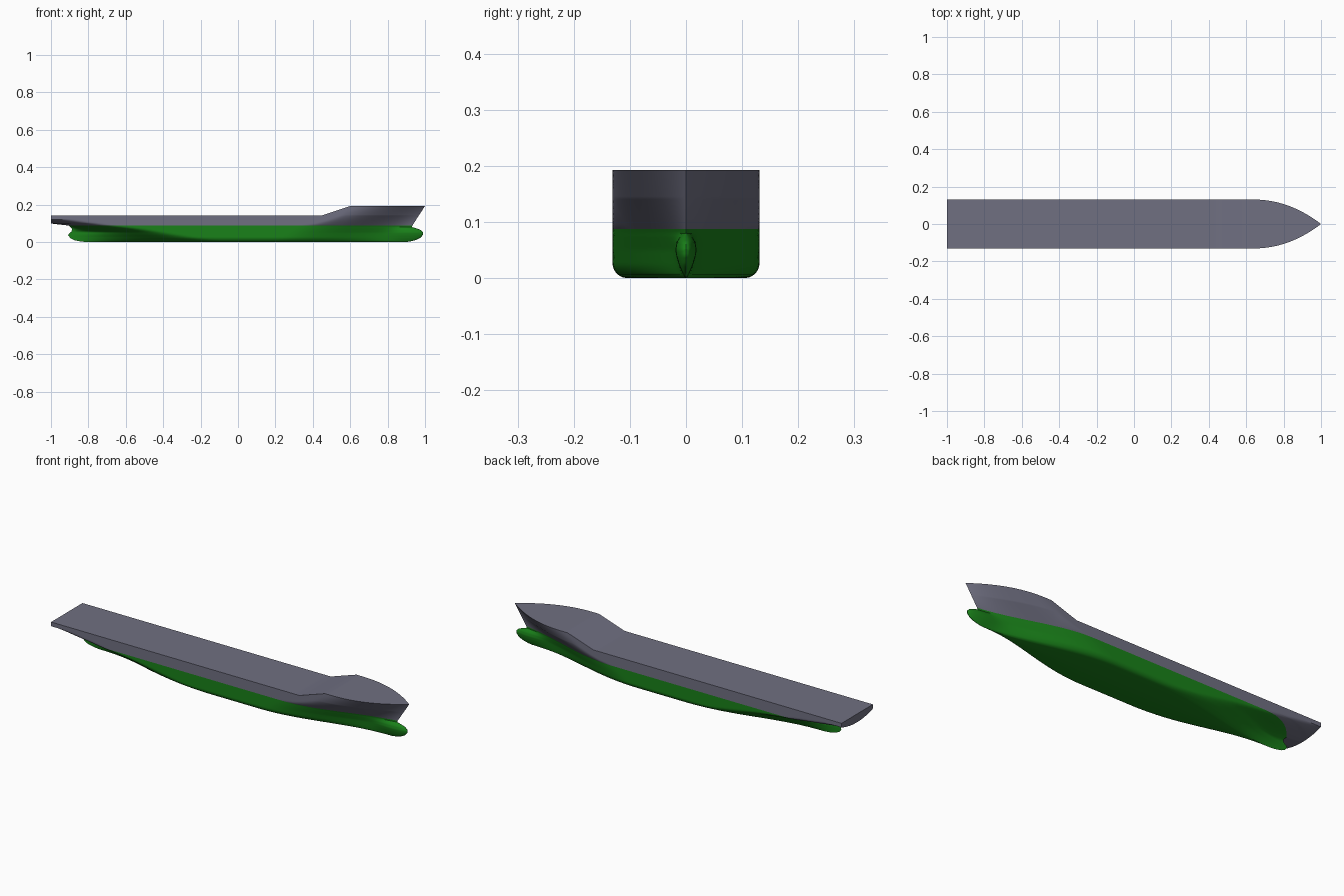
import bpy, bmesh, math

if "Cube" in bpy.data.objects:
    bpy.data.objects.remove(bpy.data.objects["Cube"])

WL, BEAM, BILGE = 0.088, 0.131, 0.027   # paint line, half beam, bilge radius


def lerp(t, pts):
    """Piecewise linear lookup."""
    if t <= pts[0][0]:
        return pts[0][1]
    for (a, va), (b, vb) in zip(pts, pts[1:]):
        if t <= b:
            return va + (vb - va) * (t - a) / (b - a)
    return pts[-1][1]


def smooth(t):
    t = max(0.0, min(1.0, t))
    return t * t * (3 - 2 * t)


# Profile curves: value against height z
STERN = [(0, -.81), (.003, -.84), (.01, -.875), (.02, -.895), (.035, -.908), (.045, -.905),
         (.056, -.89), (.07, -.887), (.08, -.895), (.088, -.905), (.099, -1)]
BOW = [(0, .90), (.004, .925), (.012, .955), (.025, .978), (.04, .99), (.052, .99),
       (.064, .978), (.073, .955), (.08, .93), (.088, .932), (.193, 1)]
BULB = [(0, 0), (.003, .003), (.02, .011), (.035, .016), (.05, .019), (.065, .016), (.075, .009), (.081, 0)]
RUN = [(0, -.05), (.04, -.32), (.07, -.5), (.088, -.65), (.12, -.85)]
ENTRY = [(0, .2), (.088, .34), (.143, .52), (.193, .63)]
DECK = [(.45, .143), (.6, .193)]


def half_breadth(x, z, zs, xs, xb):
    """Half width of the waterline; zs is the height used for the bow shape."""
    b = BEAM
    if z < BILGE:
        b += math.sqrt(BILGE ** 2 - (BILGE - z) ** 2) - BILGE
    y = b
    xa, xf = lerp(z, RUN), lerp(zs, ENTRY)
    if x < xa:
        s = min(1, (xa - x) / (xa - xs))
        w = smooth((z - .05) / .04)
        transom = BEAM * math.sqrt(max(0, min(1, (z - .099) / .022)))
        f = (1 - w) * (1 + math.cos(math.pi * s)) / 2 + w * (1 - s ** 2.6)
        y = transom + (b - transom) * f
    elif x > xf:
        end = xb if zs > WL else min(xb, .932)
        s = min(1, (x - xf) / (end - xf))
        w = lerp(zs, [(0, 0), (.05, .1), (.088, .3), (.143, .75), (.193, 1)])
        y = b * ((1 - w) * (1 + math.cos(math.pi * s)) / 2 + w * (1 - s ** 2.15))
    bulb = lerp(zs, BULB)
    if bulb > 0 and x > .7:
        c = min(.9, xb - .02)
        b2 = bulb * smooth((x - .7) / .2)
        if x > c:
            b2 *= math.sqrt(max(0, 1 - ((x - c) / (xb - c)) ** 2))
        y = math.hypot(y, b2)
    return y


# Stations along the deck, closer together at both ends
def span(a, b, n):
    return [a + (b - a) * i / n for i in range(n)]


STATIONS = (span(-1, -.97, 6) + span(-.97, -.8, 14) + span(-.8, .45, 42) + span(.45, .6, 6)
            + span(.6, .9, 18) + span(.9, .975, 14) + span(.975, 1, 10) + [1])


def row_point(X, z, zs):
    xs, xb = lerp(z, STERN), lerp(zs, BOW)
    x = xs + (xb - xs) * (X + 1) / 2
    return x, half_breadth(x, z, zs, xs, xb), z


def build(name, rows, cap_row, colour=None):
    """Skin the rows on both sides, close one row to the centreline and the transom."""
    bm = bmesh.new()
    for sgn in (1, -1):
        grid = [[bm.verts.new((x, sgn * y, z)) for x, y, z in r] for r in rows]
        mid = [bm.verts.new((x, 0, z)) for x, y, z in rows[cap_row]]
        aft = [bm.verts.new((r[0][0], 0, r[0][2])) for r in rows]
        strips = list(zip(grid, grid[1:])) + [(grid[cap_row], mid)]
        for a, b in strips:
            for j in range(len(a) - 1):
                bm.faces.new((a[j], a[j + 1], b[j + 1], b[j]))
        for i in range(len(rows) - 1):
            bm.faces.new((grid[i][0], grid[i + 1][0], aft[i + 1], aft[i]))
    bmesh.ops.remove_doubles(bm, verts=bm.verts, dist=1e-5)
    bmesh.ops.dissolve_degenerate(bm, edges=bm.edges, dist=1e-5)
    bmesh.ops.recalc_face_normals(bm, faces=bm.faces)
    # Make sure the flat cap faces outward
    cap = max(bm.faces, key=lambda f: abs(f.normal.z) * f.calc_area())
    if (cap.normal.z > 0) != (cap_row != 0):
        bmesh.ops.reverse_faces(bm, faces=bm.faces)
    me = bpy.data.meshes.new(name)
    bm.to_mesh(me)
    bm.free()
    ob = bpy.data.objects.new(name, me)
    bpy.context.collection.objects.link(ob)
    if colour:
        mat = bpy.data.materials.new(name + "_paint")
        mat.diffuse_color = colour
        mat.use_nodes = True
        mat.node_tree.nodes["Principled BSDF"].inputs["Base Color"].default_value = mat.diffuse_color
        me.materials.append(mat)
    bpy.ops.object.select_all(action='DESELECT')
    ob.select_set(True)
    bpy.context.view_layer.objects.active = ob
    bpy.ops.object.shade_smooth_by_angle(angle=math.radians(35))
    return ob


# Underwater hull with bulbous bow and stern skeg
levels = [0, .001, .003, .006, .01, .015] + [.02 + .004 * i for i in range(18)]
build("lower_hull", [[row_point(X, z, z) for X in STATIONS] for z in levels], 0,
      (0.01, 0.22, 0.01, 1))

# Topsides with raised forecastle, deck and transom
fractions = [i / 40 for i in range(24)] + [.6 + .05 * i for i in range(9)]
top = []
for v in fractions:
    row = []
    for X in STATIONS:
        z = WL + v * (lerp(X, DECK) - WL)
        row.append(row_point(X, z, WL + v * (.193 - WL)))
    top.append(row)
build("topsides", top, -1, (0.16, 0.16, 0.22, 1))
